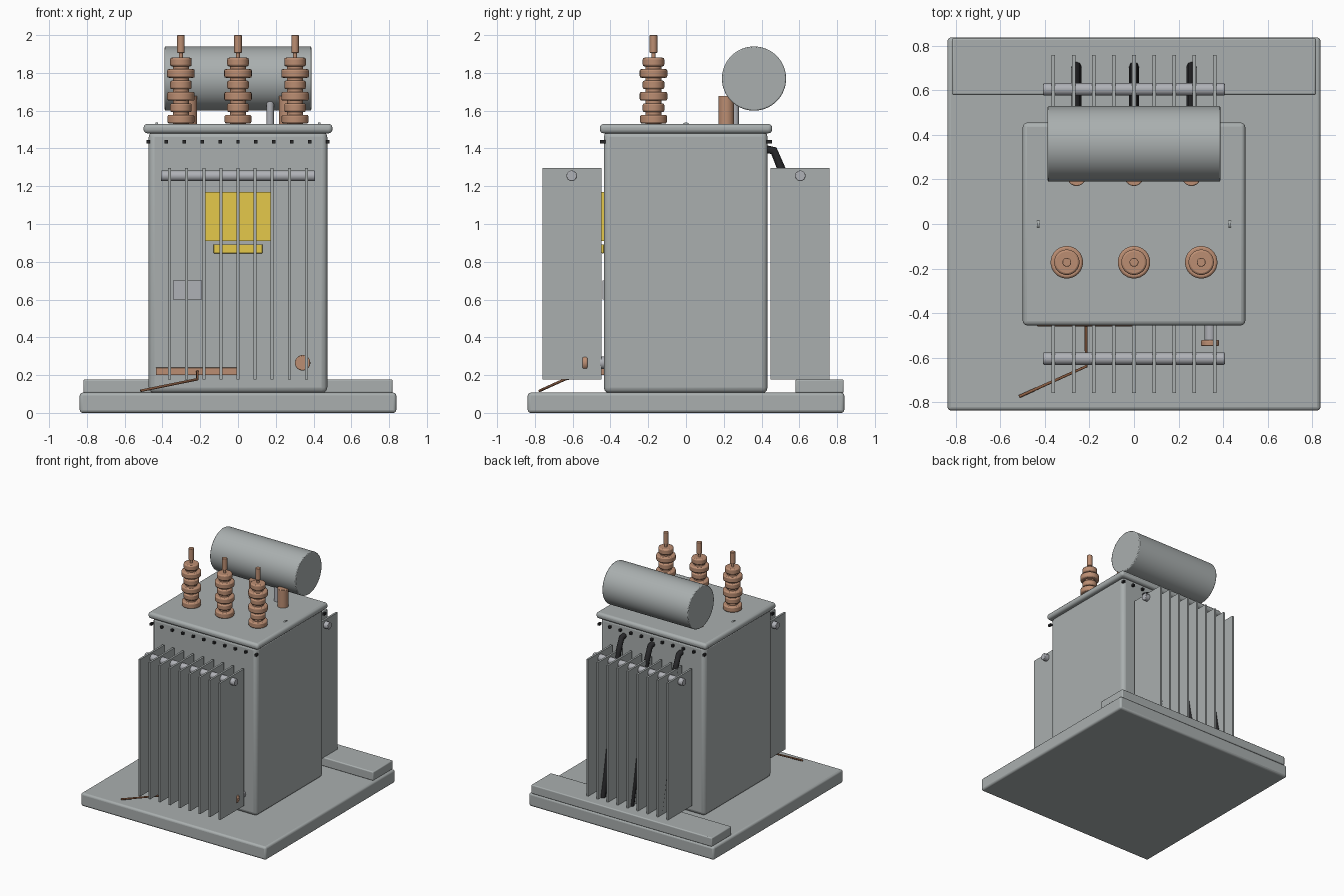
import bpy
import math
from mathutils import Vector

cube = bpy.data.objects.get("Cube")
if cube:
    bpy.data.objects.remove(cube, do_unlink=True)


def material(name, r, g, b):
    m = bpy.data.materials.new(name)
    m.use_nodes = True
    m.diffuse_color = (r, g, b, 1)
    m.node_tree.nodes["Principled BSDF"].inputs["Base Color"].default_value = (r, g, b, 1)
    return m


GREY = material("painted_grey", 0.40, 0.43, 0.43)
STEEL = material("bare_steel", 0.43, 0.44, 0.47)
COPPER = material("copper_brown", 0.50, 0.27, 0.17)
WIRE = material("dark_copper", 0.28, 0.12, 0.06)
GOLD = material("yellow_plate", 0.78, 0.58, 0.07)
BLACK = material("black_rubber", 0.02, 0.02, 0.022)


def finish(o, name, mat, bevel=0.0, segments=3):
    o.name = name
    o.data.materials.append(mat)
    if bevel:
        b = o.modifiers.new("bevel", "BEVEL")
        b.width = bevel
        b.segments = segments
        b.limit_method = "ANGLE"
        bpy.ops.object.shade_smooth_by_angle(angle=math.radians(40))
    return o


def box(name, lo, hi, mat, bevel=0.0):
    lo, hi = Vector(lo), Vector(hi)
    bpy.ops.mesh.primitive_cube_add(size=1, location=(lo + hi) / 2)
    o = bpy.context.object
    for v in o.data.vertices:
        v.co *= hi - lo
    return finish(o, name, mat, bevel)


def rod(name, a, b, radius, mat, bevel=0.0, sides=32):
    a, b = Vector(a), Vector(b)
    bpy.ops.mesh.primitive_cylinder_add(
        vertices=sides, radius=radius, depth=(b - a).length, location=(a + b) / 2,
        rotation=(b - a).to_track_quat("Z", "Y").to_euler())
    o = finish(bpy.context.object, name, mat, bevel, 2)
    bpy.ops.object.shade_smooth_by_angle(angle=math.radians(40))
    return o


def cable(name, points, radius, mat):
    c = bpy.data.curves.new(name, "CURVE")
    c.dimensions = "3D"
    c.bevel_depth = radius
    c.bevel_resolution = 2
    c.use_fill_caps = True
    s = c.splines.new("POLY")
    s.points.add(len(points) - 1)
    for p, co in zip(s.points, points):
        p.co = (*co, 1)
    c.materials.append(mat)
    o = bpy.data.objects.new(name, c)
    bpy.context.collection.objects.link(o)


# Foundation and cable trench cover
box("foundation", (-0.838, -0.838, 0), (0.838, 0.838, 0.107), GREY, 0.016)
box("trench_cover", (-0.818, 0.58, 0.105), (0.818, 0.835, 0.178), GREY, 0.008)

# Tank and lid
box("tank", (-0.473, -0.435, 0.105), (0.473, 0.432, 1.49), GREY, 0.03)
box("lid", (-0.5, -0.456, 1.48), (0.5, 0.456, 1.53), GREY, 0.02)
for x in (-0.43, 0.43):
    rod("lifting_lug", (x - 0.006, 0, 1.518), (x + 0.006, 0, 1.518), 0.02, GREY)

# Radiators, lid bolts on front and back
for side, label in ((-1, "front"), (1, "back")):
    for i in range(9):
        x = (i - 4) * 0.0905
        ys = sorted((side * 0.448, side * 0.76))
        box(label + "_fin", (x - 0.008, ys[0], 0.177), (x + 0.008, ys[1], 1.297), GREY)
    y = side * 0.605
    rod(label + "_header_pipe", (-0.408, y, 1.255), (0.408, y, 1.255), 0.028, STEEL, 0.005)
    for i in range(11):
        x = (i - 5) * 0.095
        ys = sorted((side * 0.425, side * 0.455))
        box(label + "_bolt", (x - 0.009, ys[0], 1.427), (x + 0.009, ys[1], 1.444), BLACK)

# High voltage bushings
for x in (-0.302, 0, 0.302):
    y = -0.172
    rod("bushing_core", (x, y, 1.52), (x, y, 1.87), 0.042, COPPER)
    for i in range(6):
        z = 1.555 + i * 0.0605
        r = 0.073 if i in (2, 4) else (0.071 if i == 0 else 0.057)
        rod("bushing_shed", (x, y, z - 0.023), (x, y, z + 0.023), r, COPPER, 0.009)
    rod("terminal_pin", (x, y, 1.86), (x, y, 1.91), 0.01, COPPER)
    rod("terminal", (x, y, 1.905), (x, y, 2.0), 0.02, COPPER, 0.003)

# Low voltage bushings and cables
for x in (-0.258, 0, 0.258):
    rod("low_bushing", (x, 0.213, 1.52), (x, 0.213, 1.677), 0.042, COPPER, 0.004)
    cable("low_cable", [(x, 0.40, 1.40), (x, 0.465, 1.388), (x, 0.51, 1.28),
                        (x, 0.60, 0.75), (x, 0.67, 0.35), (x, 0.71, 0.16)], 0.022, BLACK)

# Oil conservator
rod("conservator", (-0.388, 0.36, 1.77), (0.388, 0.36, 1.77), 0.17, GREY, 0.006, 64)
rod("conservator_pipe", (0.17, 0.26, 1.52), (0.17, 0.26, 1.66), 0.02, STEEL)

# Plates on the tank front
box("rating_plate", (-0.173, -0.449, 0.91), (0.173, -0.434, 1.17), GOLD)
box("small_plate", (-0.13, -0.449, 0.845), (0.13, -0.434, 0.892), GOLD, 0.004)
box("grey_plate", (-0.345, -0.443, 0.60), (-0.19, -0.434, 0.702), STEEL)

# Earthing bar and wire
box("earth_bar", (-0.435, -0.46, 0.2), (0, -0.434, 0.24), COPPER, 0.003)
cable("earth_wire", [(-0.215, -0.455, 0.22), (-0.215, -0.64, 0.178),
                     (-0.515, -0.775, 0.117)], 0.007, WIRE)

# Drain valve
rod("drain_flange", (0.342, -0.455, 0.265), (0.342, -0.43, 0.265), 0.033, STEEL)
rod("drain_pipe", (0.342, -0.527, 0.265), (0.342, -0.43, 0.265), 0.025, STEEL)
rod("drain_wheel", (0.342, -0.548, 0.265), (0.342, -0.522, 0.265), 0.041, COPPER, 0.005)
